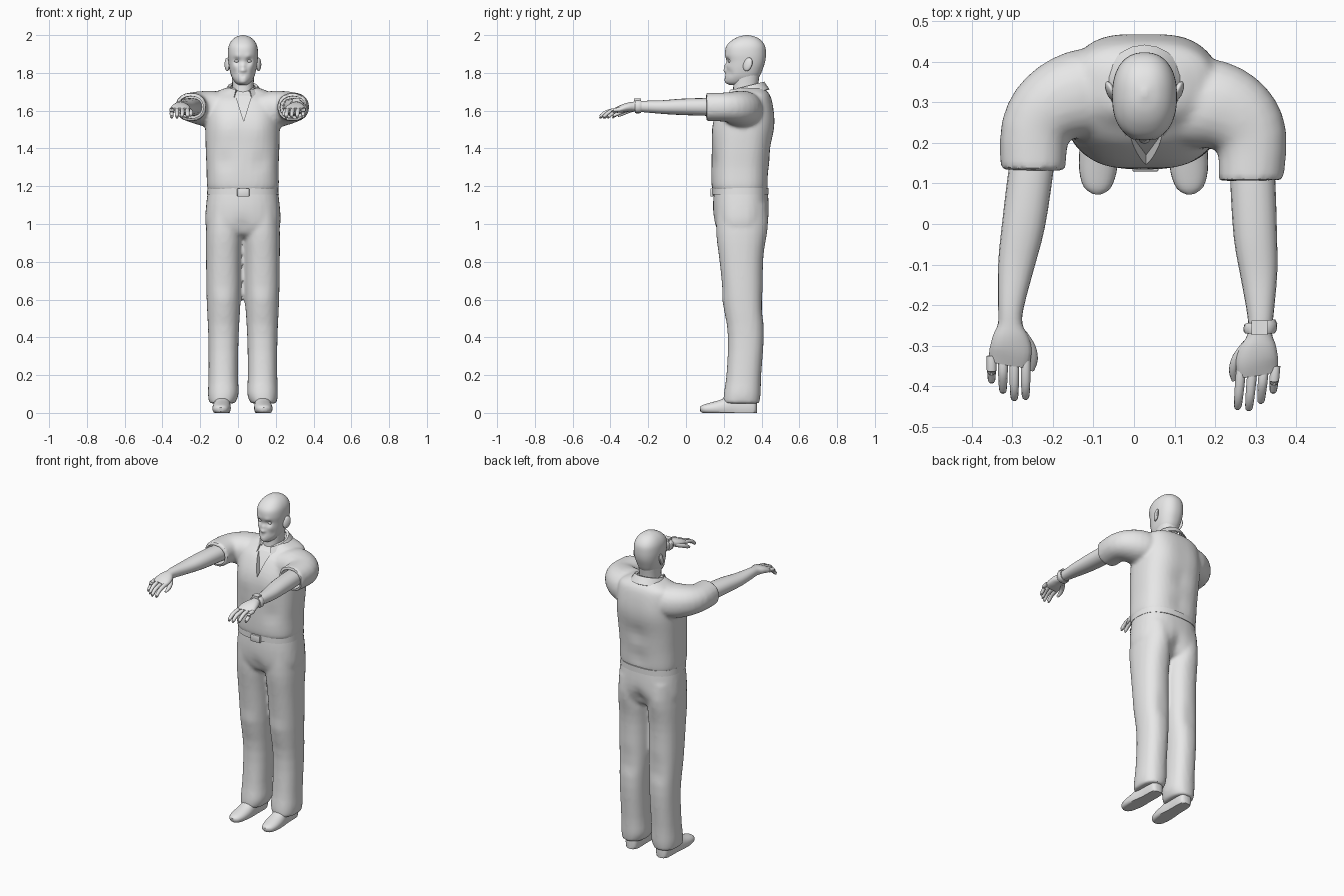
import bpy, bmesh
from math import cos, sin, pi, exp, radians
from mathutils import Vector

if "Cube" in bpy.data.objects:
    bpy.data.objects.remove(bpy.data.objects["Cube"])

MID = 0.026  # x of the body's own centre line

grey = bpy.data.materials.new("plain_grey")
grey.use_nodes = True
grey.diffuse_color = (0.8, 0.8, 0.8, 1)
grey.node_tree.nodes["Principled BSDF"].inputs["Base Color"].default_value = (0.8, 0.8, 0.8, 1)


def smooth_rows(rows, sub):
    """Catmull-Rom interpolation between rows of numbers."""
    out = []
    for i in range(len(rows) - 1):
        a, b, c, d = (rows[max(0, min(len(rows) - 1, i + k))] for k in (-1, 0, 1, 2))
        for s in range(sub):
            t = s / sub
            out.append([q + t / 2 * (r - p + t * (2 * p - 5 * q + 4 * r - w + t * (3 * (q - r) + w - p)))
                        for p, q, r, w in zip(a, b, c, d)])
    return out + [list(rows[-1])]


def oval(n, power):
    """Points of a superellipse with unit radii."""
    def bend(v):
        return (1 if v > 0 else -1) * abs(v) ** (2 / power)
    return [(bend(cos(2 * pi * k / n)), bend(sin(2 * pi * k / n))) for k in range(n)]


def skin(bm, rings):
    """Bridge the rings and close both ends."""
    rows = [[bm.verts.new(p) for p in ring] for ring in rings]
    n = len(rows[0])
    for a, b in zip(rows, rows[1:]):
        for k in range(n):
            bm.faces.new((a[k], a[(k + 1) % n], b[(k + 1) % n], b[k]))
    bm.faces.new(rows[0][::-1])
    bm.faces.new(rows[-1])


def stack(bm, rows, n=32, power=2.3, sub=3, flip=False):
    """Level rings: z, centre x, front y, back y, half width."""
    rings = []
    for z, x, front, back, w in smooth_rows(rows, sub):
        x = 2 * MID - x if flip else x
        rings.append([Vector((x + w * u, (front + back) / 2 + (back - front) / 2 * v, z))
                      for u, v in oval(n, power)])
    skin(bm, rings)


def to_left(p):
    """The left arm is a slightly turned mirror of the right arm."""
    return Vector((0.09 * (p.y + 0.3) - p.x, p.y - 0.025, p.z))


def tube(bm, rows, n=16, power=2.2, sub=3, left=False):
    """Rings along a path: x, y, z, half width, half height."""
    rows = smooth_rows(rows, sub)
    path = [Vector(r[:3]) for r in rows]
    rings = []
    for i, r in enumerate(rows):
        way = path[min(i + 1, len(path) - 1)] - path[max(i - 1, 0)]
        side = way.cross(Vector((0, 0, 1))).normalized()
        up = side.cross(way).normalized()
        ring = [path[i] + side * u * r[3] + up * v * r[4] for u, v in oval(n, power)]
        rings.append([to_left(p) for p in ring] if left else ring)
    skin(bm, rings)


def block(bm, centre, size):
    made = bmesh.ops.create_cube(bm, size=1)["verts"]
    bmesh.ops.scale(bm, vec=size, verts=made)
    bmesh.ops.translate(bm, vec=centre, verts=made)


def push(bm, bumps):
    """Soft local pushes: position, radius, y shift."""
    for x, y, z, r, dy in bumps:
        spot = Vector((x, y, z))
        for v in bm.verts:
            v.co.y += dy * exp(-(v.co - spot).length_squared / r ** 2)


def both(x, y, z, r, dy):
    return [(MID + s * x, y, z, r, dy) for s in (-1, 1)]


def finish(name, bm, fuse=0, cutter=None, bevel=0, solid=0, angle=40):
    bmesh.ops.recalc_face_normals(bm, faces=bm.faces)
    mesh = bpy.data.meshes.new(name)
    bm.to_mesh(mesh)
    bm.free()
    ob = bpy.data.objects.new(name, mesh)
    bpy.context.collection.objects.link(ob)
    mesh.materials.append(grey)
    if fuse:
        m = ob.modifiers.new("fuse", "REMESH")
        m.mode, m.voxel_size = "VOXEL", fuse
        m = ob.modifiers.new("relax", "SMOOTH")
        m.factor, m.iterations = 0.5, 5
    if cutter:
        m = ob.modifiers.new("openings", "BOOLEAN")
        m.operation, m.object, m.solver = "DIFFERENCE", cutter, "EXACT"
    if bevel:
        m = ob.modifiers.new("bevel", "BEVEL")
        m.width, m.segments = bevel, 2
    if solid:
        m = ob.modifiers.new("thickness", "SOLIDIFY")
        m.thickness, m.offset = solid, 0
    bpy.ops.object.select_all(action="DESELECT")
    ob.select_set(True)
    bpy.context.view_layer.objects.active = ob
    for m in list(ob.modifiers):
        bpy.ops.object.modifier_apply(modifier=m.name)
    bpy.ops.object.shade_smooth_by_angle(angle=radians(angle))
    return ob


# Trousers: hips and both legs fused
bm = bmesh.new()
stack(bm, [(1.2, MID, .15, .43, .182), (1.1, MID, .143, .437, .195), (1.0, MID, .15, .428, .199),
           (.95, MID, .175, .405, .17), (.925, MID, .22, .36, .08)], power=2.5)
for flip in (False, True):
    stack(bm, [(1.1, -.066, .16, .425, .095), (.95, -.073, .16, .422, .097), (.8, -.076, .178, .408, .093),
               (.6, -.076, .2, .407, .09), (.4, -.077, .222, .412, .08), (.2, -.078, .214, .398, .078),
               (.1, -.078, .2, .395, .081), (.05, -.084, .198, .388, .068)], flip=flip)
push(bm, both(.09, .43, 1.0, .08, .012) + [(MID, .43, .98, .05, -.03), (MID, .16, .99, .04, .012)]
     + both(.1, .2, .58, .06, -.01) + both(.1, .4, .56, .05, -.01))
finish("trousers", bm, fuse=.011)

# Shoes
for flip, name in ((False, "right_shoe"), (True, "left_shoe")):
    bm = bmesh.new()
    tube(bm, [(-.092, .075, .018, .012, .012), (-.091, .09, .02, .033, .022), (-.089, .13, .022, .046, .032),
              (-.086, .19, .026, .048, .045), (-.083, .26, .035, .042, .065), (-.082, .33, .035, .041, .07),
              (-.082, .365, .035, .034, .06), (-.082, .375, .035, .015, .04)], n=24)
    for v in bm.verts:
        v.co.z = max(0, v.co.z)
        if flip:
            v.co.x = 2 * MID - v.co.x - .005
    finish(name, bm)

# Belt and buckle
bm = bmesh.new()
stack(bm, [(1.155, MID, .139, .438, .19), (1.19, MID, .139, .438, .188)], power=2.5, sub=1)
finish("belt", bm)
bm = bmesh.new()
block(bm, (.028, .137, 1.167), (.064, .016, .044))
finish("belt_buckle", bm, bevel=.004)

# Openings of the shirt: V neck and the two cuffs
bm = bmesh.new()
wedge = [[Vector((x, y if deep else 0, z)) for x, y, z in
          ((.03, .17, 1.545), (-.04, .265, 1.77), (.1, .265, 1.77))] for deep in (False, True)]
skin(bm, wedge)
for left in (False, True):
    tube(bm, [(-.254, .08, 1.618, .068, .06), (-.246, .195, 1.618, .066, .058)], sub=1, left=left)
openings = finish("openings_cutter", bm)
openings.hide_render = True

# Shirt with short sleeves
bm = bmesh.new()
stack(bm, [(1.17, MID, .15, .428, .18), (1.2, MID, .136, .436, .19), (1.3, .024, .134, .442, .191),
           (1.4, .024, .137, .452, .195), (1.5, .024, .142, .464, .197), (1.58, .024, .158, .464, .194),
           (1.65, .024, .195, .455, .185), (1.69, .024, .24, .44, .16), (1.72, .024, .265, .41, .09)],
      n=40, power=2.6)
for left in (False, True):
    tube(bm, [(-.06, .325, 1.6, .11, .09), (-.14, .318, 1.608, .108, .098), (-.205, .286, 1.615, .097, .088),
              (-.243, .23, 1.619, .086, .077), (-.249, .132, 1.619, .08, .075)], n=24, left=left)
push(bm, both(.09, .15, 1.51, .07, -.008) + both(.1, .46, 1.55, .08, .006)
     + [(MID, .47, 1.4, .06, -.012), (MID, .44, 1.25, .06, -.01)] + both(.1, .14, 1.33, .05, .008))
finish("shirt", bm, fuse=.01, cutter=openings, angle=35)
bpy.data.objects.remove(openings)

# Fold-over collar, ending in two points at the front
bm = bmesh.new()
rows = []
steps = 18
for k in range(steps + 1):
    a = radians(-62 + 304 * k / steps)
    lift = (1 + sin(a)) / 2
    tip = .02 if k in (0, steps) else 0
    rows.append([bm.verts.new((MID + r * cos(a), .325 + (r + .01) * sin(a) - tip * .6, z))
                 for r, z in ((.066, 1.7 + .045 * lift), (.078, 1.705 + .045 * lift),
                              (.104, 1.672 + .04 * lift - tip))])
for a, b in zip(rows, rows[1:]):
    for k in (0, 1):
        bm.faces.new((a[k], a[k + 1], b[k + 1], b[k]))
finish("collar", bm, solid=.007)

# Neck
bm = bmesh.new()
stack(bm, [(1.58, MID, .2, .38, .07), (1.66, MID, .24, .385, .06), (1.72, MID, .25, .38, .056),
           (1.79, MID, .25, .39, .06)], n=24)
finish("neck", bm)

# Head, with the face pushed out of it
bm = bmesh.new()
stack(bm, [(1.735, MID, .235, .32, .022), (1.75, MID, .216, .36, .042), (1.78, MID, .211, .388, .06),
           (1.82, MID, .214, .406, .071), (1.86, MID, .214, .419, .077), (1.9, MID, .207, .423, .08),
           (1.94, MID, .213, .419, .076), (1.97, MID, .24, .4, .061), (1.99, MID, .275, .37, .037),
           (2.0, MID, .315, .33, .006)], n=64, sub=6)
push(bm, both(.033, .217, 1.862, .017, .013) + both(.03, .21, 1.884, .017, -.005)
     + both(.045, .225, 1.835, .02, -.004) + both(.048, .235, 1.795, .02, .006)
     + both(.012, .208, 1.812, .009, -.006)
     + [(MID, .205, 1.815, .013, -.02), (MID, .21, 1.838, .013, -.011), (MID, .21, 1.775, .022, -.005),
        (MID, .208, 1.781, .007, .005), (MID, .215, 1.752, .022, -.008), (MID, .212, 1.764, .01, .005)])
finish("head", bm, angle=60)

# Ears and eyes
for s, side in ((-1, "right"), (1, "left")):
    for part, spot, size in (("ear", (MID + s * .083, .327, 1.845), (.012, .024, .036)),
                             ("eye", (MID + s * .033, .232, 1.862), (.013, .01, .007))):
        bm = bmesh.new()
        bmesh.ops.create_uvsphere(bm, u_segments=16, v_segments=10, radius=1)
        bmesh.ops.scale(bm, vec=size, verts=bm.verts)
        if part == "ear":
            for v in bm.verts:
                v.co.x += s * .35 * v.co.y
                v.co.y += .2 * v.co.z
        bmesh.ops.translate(bm, vec=spot, verts=bm.verts)
        finish(side + "_" + part, bm)

# Bare forearms running into palms, then fingers and thumbs
for left, side in ((False, "right"), (True, "left")):
    bm = bmesh.new()
    tube(bm, [(-.238, .24, 1.618, .052, .048), (-.254, .13, 1.62, .055, .047), (-.272, 0, 1.62, .053, .043),
              (-.29, -.1, 1.619, .045, .036), (-.303, -.2, 1.622, .032, .03), (-.305, -.245, 1.622, .03, .026),
              (-.305, -.275, 1.62, .043, .024), (-.304, -.31, 1.612, .052, .021), (-.309, -.345, 1.602, .049, .014)],
         n=20, left=left)
    finish(side + "_forearm", bm, angle=60)
    bm = bmesh.new()
    for i, reach in enumerate((.385, .41, .428, .425)):
        x = -.351 + .028 * i
        tube(bm, [(x, -.325, 1.606, .012, .011), (x, -.36, 1.602, .012, .011), (x, -reach + .025, 1.59, .011, .01),
                  (x, -reach, 1.568, .009, .009), (x, -reach + .002, 1.56, .004, .004)], n=10, left=left)
    tube(bm, [(-.28, -.275, 1.612, .018, .016), (-.256, -.305, 1.6, .014, .013), (-.248, -.335, 1.585, .011, .011),
              (-.252, -.36, 1.572, .006, .006)], n=10, left=left)
    finish(side + "_fingers", bm, angle=60)

# Wristwatch on the left arm
bm = bmesh.new()
tube(bm, [(-.304, -.215, 1.622, .036, .034), (-.305, -.222, 1.622, .041, .036), (-.305, -.238, 1.622, .041, .036),
          (-.305, -.245, 1.622, .036, .034)], n=20, sub=1, left=True)
block(bm, (.309, -.256, 1.657), (.04, .036, .014))
finish("wristwatch", bm)
